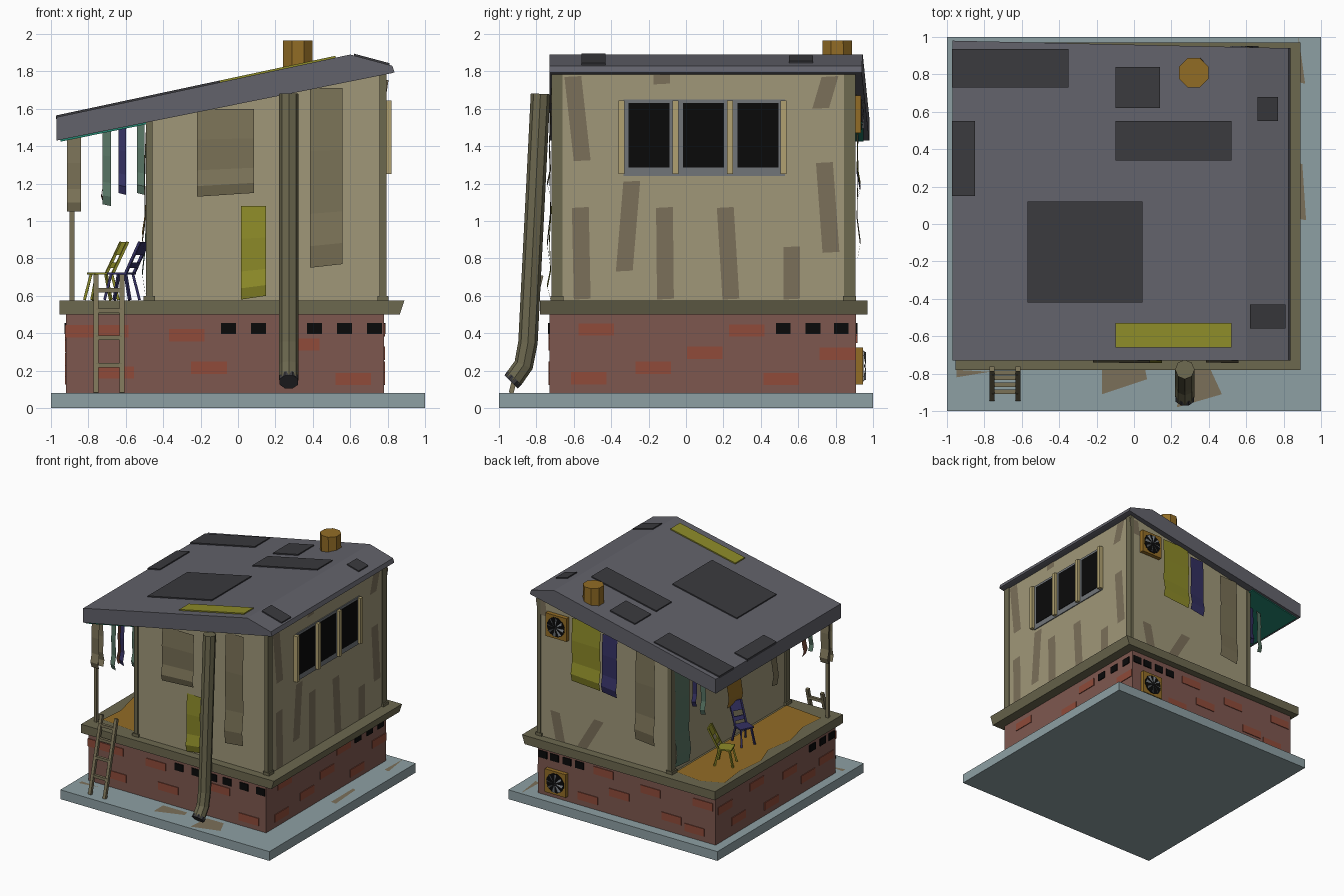
import bpy, bmesh, math
from mathutils import Vector, Matrix

if "Cube" in bpy.data.objects:
    bpy.data.objects.remove(bpy.data.objects["Cube"])


def mat(name, rgb):
    m = bpy.data.materials.new(name)
    m.diffuse_color = [(c / 255) ** 2.2 for c in rgb] + [1]
    m.use_nodes = True
    m.node_tree.nodes["Principled BSDF"].inputs["Base Color"].default_value = m.diffuse_color
    return m


SLAB, BRICK, RED = mat("slab", (140, 158, 162)), mat("brick", (125, 88, 80)), mat("red", (142, 76, 60))
TRIM, WALL, STAIN = mat("trim", (108, 104, 80)), mat("wall", (158, 150, 120)), mat("stain", (122, 111, 90))
ROOF, PATCH, BLACK = mat("roof", (98, 98, 106)), mat("patch", (60, 60, 64)), mat("black", (18, 18, 18))
YELLOW, NAVY, GREEN = mat("yellow", (140, 138, 45)), mat("navy", (55, 52, 98)), mat("green", (88, 116, 100))
ORANGE, TEAL, CLOTH = mat("orange", (145, 108, 42)), mat("teal", (40, 130, 110)), mat("cloth", (122, 114, 88))
CREAM, SHADE, RUST = mat("cream", (175, 160, 112)), mat("shade", (112, 116, 120)), mat("rust", (112, 70, 55))


def mesh(name, verts, faces, m):
    me = bpy.data.meshes.new(name)
    me.from_pydata([tuple(v) for v in verts], [], faces)
    bm = bmesh.new()
    bm.from_mesh(me)
    bmesh.ops.recalc_face_normals(bm, faces=bm.faces)
    bm.to_mesh(me)
    bm.free()
    me.materials.append(m)
    o = bpy.data.objects.new(name, me)
    bpy.context.collection.objects.link(o)
    return o


def prism(name, prof, y0, y1, m):
    """Extrude an xz profile along y."""
    n = len(prof)
    v = [(x, y, z) for y in (y0, y1) for x, z in prof]
    f = [list(range(n)), list(range(n, 2 * n))]
    f += [[i, (i + 1) % n, n + (i + 1) % n, n + i] for i in range(n)]
    return mesh(name, v, f, m)


def box(name, x0, x1, y0, y1, z0, z1, m):
    return prism(name, [(x0, z0), (x1, z0), (x1, z1), (x0, z1)], y0, y1, m)


def beam(name, a, b, w, d, m, sides=4):
    """Bar from a to b, square (w x d) or round (diameter w)."""
    a, b = Vector(a), Vector(b)
    q = (b - a).to_track_quat('Z', 'Y').to_matrix()
    k = 0.5 / math.cos(math.pi / 4) if sides == 4 else 0.5
    ring = [Vector((w * k * math.cos(t), d * k * math.sin(t), 0)) for t in
            [2 * math.pi * (i + .5) / sides for i in range(sides)]]
    v = [p + q @ r for p in (a, b) for r in ring]
    f = [list(range(sides)), list(range(sides, 2 * sides))]
    f += [[i, (i + 1) % sides, sides + (i + 1) % sides, sides + i] for i in range(sides)]
    return mesh(name, v, f, m)


def at(side, plane, u, off, z):
    """Point on a wall: u along it, off outward from it."""
    return {'F': (u, plane - off, z), 'B': (u, plane + off, z),
            'R': (plane + off, u, z), 'L': (plane - off, u, z)}[side]


def tile(name, side, plane, u0, u1, z0, z1, d, m):
    a, b = at(side, plane, u0, -.01, z0), at(side, plane, u1, d, z1)
    return box(name, *sorted((a[0], b[0])), *sorted((a[1], b[1])), z0, z1, m)


def stain(side, plane, u0, z0, u1, z1, w=.09):
    v = [at(side, plane, u, .004, z) for u, z in
         ((u0 - w / 2, z0), (u0 + w / 2, z0 + .005), (u1 + w / 2, z1 + .005), (u1 - w / 2, z1))]
    mesh("wall_stain", v, [[0, 1, 2, 3]], STAIN)


def cloth(name, side, plane, u0, u1, ztop, zbot, m, tilt=.02):
    rows = [(0, .008), (.35, .018), (.7, .012), (.88, .03), (1, .014)]
    v = []
    for t, off in rows:
        z = ztop + (zbot - ztop) * t
        v += [at(side, plane, u0, off, z), at(side, plane, u1, off + .004, z + tilt * t)]
    mesh(name, v, [[2 * i, 2 * i + 1, 2 * i + 3, 2 * i + 2] for i in range(4)], m)


# ground slab, brick base, floor ledge
box("ground_slab", -1, 1, -1, 1, 0, .08, SLAB)
box("brick_base", -.92, .78, -.73, .91, .08, .5, BRICK)
prism("floor_ledge", [(-.955, .5), (.865, .5), (.89, .575), (-.955, .575)], -.78, .97, TRIM)
for pts in ([(-.95, -.78), (-.95, -.82), (-.77, -.79)], [(-.17, -.78), (-.17, -.91), (.07, -.83), (.06, -.78)],
            [(.23, -.98), (.47, -.91), (.41, -.78), (.25, -.78)], [(.88, 1), (.915, .75), (.87, .76)],
            [(.87, .33), (.9, .32), (.92, .02), (.87, .03)]):
    mesh("ground_stain", [(x, y, .083) for x, y in pts], [list(range(len(pts)))], STAIN)

# loose bricks and vent slots
BASE = {'F': -.73, 'R': .78, 'B': .91, 'L': -.92}
bricks = {'F': [(-.83, .41), (-.68, .41), (-.275, .39), (-.155, .215), (.34, .34), (.615, .155), (-.65, .19)],
          'R': [(-.48, .42), (-.52, .16), (-.175, .215), (.1, .295), (.325, .415), (.51, .155), (.81, .29)],
          'B': [(-.8, .4), (-.5, .2), (-.3, .38), (.0, .27), (.15, .42), (.3, .16), (-.72, .16)],
          'L': [(.78, .36), (.6, .2), (.35, .4), (.15, .16), (-.1, .33), (-.35, .2), (-.6, .26)]}
for s, lst in bricks.items():
    for u, z in lst:
        tile("loose_brick", s, BASE[s], u - .095, u + .095, z - .033, z + .033, .006, RED)
slots = {'F': [-.05, .11, .27, .41, .57, .73], 'R': [.52, .68, .83], 'B': [.38, .5, .62, .73], 'L': [-.41, -.55, -.67]}
for s, lst in slots.items():
    for u in lst:
        tile("vent_slot", s, BASE[s], u - .04, u + .04, .395, .455, .008, BLACK)

# room walls with corner posts
prism("room_walls", [(-.48, .575), (.785, .575), (.785, 1.785), (-.48, 1.535)], -.71, .9, WALL)
for x, zt in ((-.475, 1.54), (.775, 1.785)):
    for y in (-.69, .875):
        box("corner_post", x - .018, x + .018, y - .03, y + .03, .575, zt, TRIM)
        box("post_foot", x - .03, x + .03, y - .035, y + .035, .575, .6, TRIM)
WALLP = {'F': -.71, 'R': .785, 'B': .9, 'L': -.48}
for a in [(-.605, 1.77, -.555, 1.32), (-.29, 1.21, -.33, .73), (-.565, 1.07, -.555, .58), (-.115, 1.07, -.11, .58),
          (.21, 1.07, .24, .58), (.565, .86, .565, .58), (.74, 1.31, .775, .83), (.77, 1.77, .72, 1.6),
          (-.13, 1.78, -.13, 1.73)]:
    stain('R', .785, *a)
for a in [(.62, .82, .57, .58), (.2, .85, .36, .58), (.76, 1.75, .74, 1.62)]:
    stain('B', .9, *a)

# triple window
tile("window_frame", 'R', .785, -.335, .53, 1.24, 1.65, .008, SHADE)
for y in (-.197, .093, .385):
    tile("window_pane", 'R', .785, y - .11, y + .11, 1.285, 1.63, .012, BLACK)
for y in (-.345, -.055, .235, .522):
    tile("window_bar", 'R', .785, y - .016, y + .016, 1.25, 1.645, .035, CREAM)

# roof, slightly skewed at the back, with ceiling lining and patches
roof = prism("roof", [(-.97, 1.43), (.82, 1.79), (.837, 1.795), (.825, 1.83), (.6, 1.89), (-.97, 1.555)], -.73, .98, ROOF)
for v in roof.data.vertices:
    if v.co.y > 0:
        v.co.y -= .04 * (v.co.x + .97) / 1.8
prism("porch_ceiling", [(-.95, 1.424), (-.48, 1.519), (-.48, 1.53), (-.95, 1.436)], -.72, .95, TEAL)


def roof_z(x):
    return 1.555 + (x + .97) * .2134 if x < .6 else 1.89 - (x - .6) * .267


for x0, x1, y0, y1, m in [(-.972, -.35, .73, .935, PATCH), (-.1, .14, .62, .84, PATCH), (-.1, .52, .34, .55, PATCH),
                          (.66, .77, .55, .68, PATCH), (-.972, -.85, .15, .55, PATCH), (-.57, .045, -.42, .12, PATCH),
                          (.62, .81, -.56, -.43, PATCH), (-.1, .52, -.66, -.53, YELLOW)]:
    a, b = roof_z(x0), roof_z(x1)
    prism("roof_patch", [(x0, a - .01), (x1, b - .01), (x1, b + .01), (x0, a + .01)], y0, y1, m)
beam("chimney", (.32, .81, 1.78), (.32, .808, 1.965), .17, .17, ORANGE, 8)

# drain pipe
cu = bpy.data.curves.new("drain_pipe", 'CURVE')
cu.dimensions, cu.bevel_depth, cu.bevel_resolution, cu.use_fill_caps = '3D', .052, 2, True
path = [(-.778, 1.68), (-.845, .35), (-.868, .23), (-.925, .15)]
sp = cu.splines.new('POLY')
sp.points.add(len(path) - 1)
for p, (y, z) in zip(sp.points, path):
    p.co = (.272, y, z, 1)
    sp.use_smooth = False
cu.materials.append(TRIM)
bpy.context.collection.objects.link(bpy.data.objects.new("drain_pipe", cu))
beam("pipe_mouth", (.272, -.915, .16), (.272, -.935, .14), .108, .108, PATCH, 8)

# hanging cloths
for side, u0, u1, zt, zb, m in [('F', -.22, .085, 1.6, 1.13, CLOTH), ('F', .385, .56, 1.71, .75, CLOTH),
                                ('F', .015, .15, 1.08, .58, YELLOW), ('B', .18, .45, 1.68, 1.12, YELLOW),
                                ('B', .02, .16, 1.62, 1.1, NAVY), ('B', -.34, -.16, 1.56, .78, CLOTH),
                                ('L', .66, .86, 1.5, .6, GREEN), ('L', -.05, .15, 1.5, .84, ORANGE),
                                ('L', -.54, -.46, 1.5, .8, CLOTH)]:
    cloth("wall_cloth", side, WALLP[side], u0, u1, zt, zb, m)
for side, p, u0, u1, zt, zb, m in [('F', -.68, -.725, -.68, 1.49, 1.09, GREEN), ('F', -.68, -.64, -.6, 1.5, 1.15, NAVY),
                                   ('F', -.66, -.54, -.5, 1.52, 1.15, GREEN), ('B', .75, -.64, -.6, 1.5, 1.15, NAVY),
                                   ('B', .75, -.725, -.68, 1.48, 1.1, GREEN), ('L', -.7, -.62, -.56, 1.48, 1.1, RUST)]:
    cloth("porch_cloth", side, p, u0, u1, zt, zb, m, -.01)
beam("porch_post", (-.888, -.67, .575), (-.888, -.67, 1.45), .026, .026, CLOTH)
cloth("post_cloth", 'F', -.68, -.915, -.84, 1.45, 1.05, CLOTH, 0)
cloth("post_cloth", 'B', -.66, -.915, -.84, 1.45, 1.05, CLOTH, 0)

# porch rug
rug = [(-.93, .8), (-.9, .55), (-.93, .3), (-.86, .1), (-.9, -.15), (-.84, -.4), (-.86, -.62),
       (-.5, -.66), (-.5, .85), (-.75, .88)]
mesh("porch_rug", [(x, y, .58) for x, y in rug], [list(range(len(rug)))], ORANGE)


# folding chairs facing local -x
def chair(x, y, turn, m):
    M = Matrix.Translation((x, y, .578)) @ Matrix.Rotation(turn, 4, 'Z')
    parts = [beam("chair_seat", (-.06, 0, .142), (.055, 0, .142), .12, .012, m)]
    parts[0].data.transform(Matrix.Identity(4))
    for s in (-1, 1):
        for dx in (-1, 1):
            parts.append(beam("chair_leg", (dx * .075, s * .06, 0), (dx * .042, s * .045, .14), .014, .014, m))
        parts.append(beam("chair_back_rail", (.045, s * .05, .14), (.13, s * .05, .31), .014, .014, m))
    for a, b in ((.19, .17), (.3, .24)):
        t = [(.045 + .5 * (h - .14), h) for h in (b, a + .01)]
        parts.append(prism("chair_back_panel", [(t[0][0], t[0][1]), (t[0][0] + .01, t[0][1]),
                                                (t[1][0] + .01, t[1][1]), t[1]], -.05, .05, m))
    for p in parts:
        p.data.transform(M)


chair(-.73, .5, .35, YELLOW)
chair(-.62, .1, -.45, NAVY)

# ladder
for x in (-.76, -.62):
    beam("ladder_rail", (x, -.935, .08), (x, -.775, .71), .026, .026, CLOTH)
for z in (.23, .375, .52, .63):
    y = -.935 + (z - .08) * .254
    beam("ladder_rung", (-.76, y, z), (-.62, y, z), .024, .024, CLOTH)

# exhaust fans on the back
for z, p in ((1.57, .9), (.225, .91)):
    tile("fan_box", 'B', p, .49, .69, z - .1, z + .1, .035, ORANGE)
    beam("fan_hole", (.59, p + .03, z), (.59, p + .038, z), .17, .17, BLACK, 12)
    for i in range(8):
        t = [i * math.pi / 4 + k for k in (0, .3)]
        v = [(.59, p + .05, z)] + [(.59 + .078 * math.cos(a), p + .04 + j * .012, z + .078 * math.sin(a))
                                   for j, a in enumerate(t)]
        mesh("fan_blade", v, [[0, 1, 2]], SHADE)
